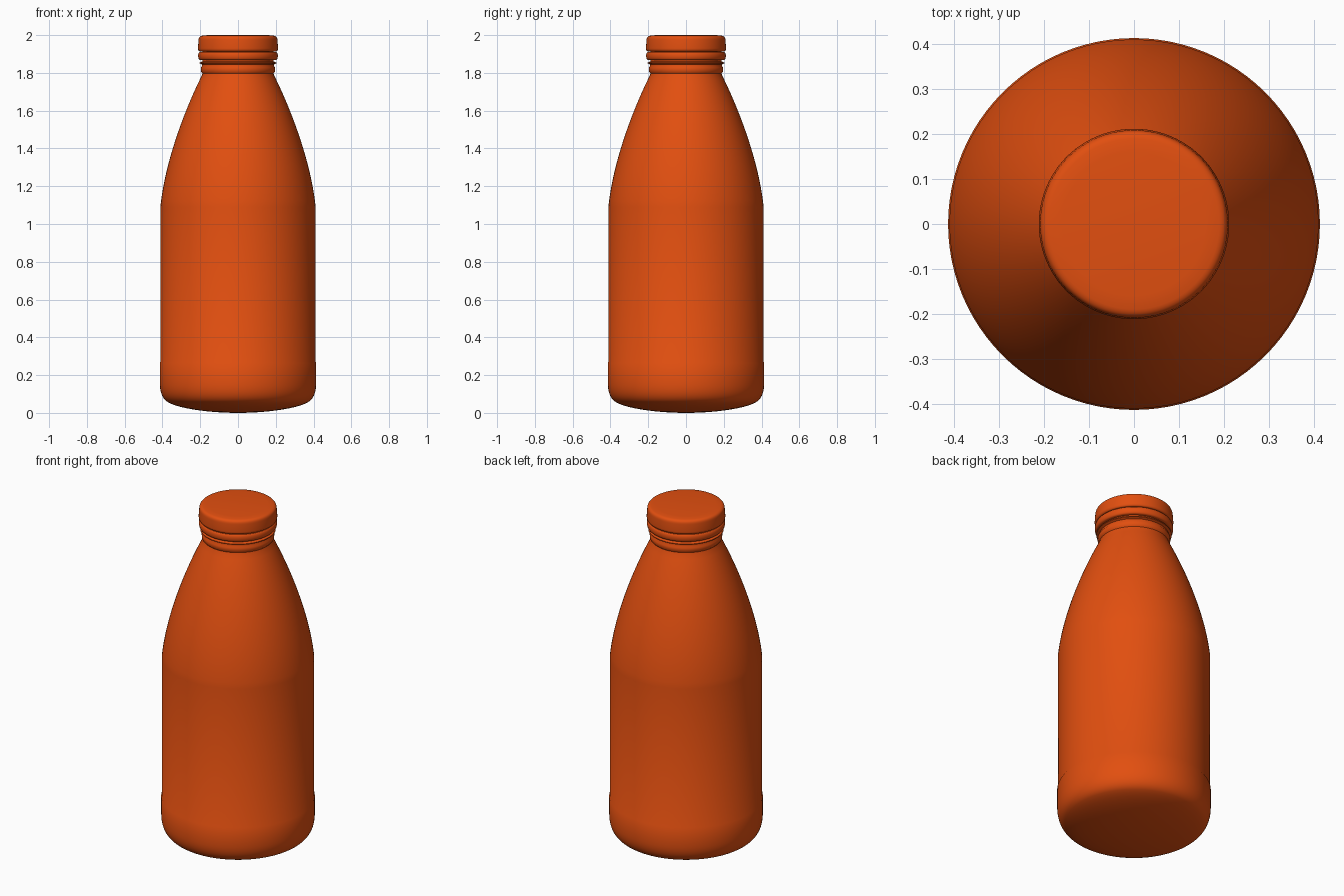
import bpy
import bmesh
import math
from mathutils import Vector
from mathutils.geometry import interpolate_bezier

cube = bpy.data.objects.get("Cube")
if cube:
    bpy.data.objects.remove(cube, do_unlink=True)

SIDES = 96

orange = bpy.data.materials.new("deep_orange")
colour = (0.76, 0.078, 0.005, 1)
orange.diffuse_color = colour
orange.use_nodes = True
orange.node_tree.nodes["Principled BSDF"].inputs["Base Color"].default_value = colour


def curve(p0, p1, p2, p3, steps=12):
    """Points along a cubic curve in (radius, height)."""
    pts = [Vector((r, z, 0)) for r, z in (p0, p1, p2, p3)]
    return [(p.x, p.y) for p in interpolate_bezier(*pts, steps)]


def lathe(name, profile, angle):
    """Spin a (radius, height) profile around the z axis."""
    bm = bmesh.new()
    verts = [bm.verts.new((r, 0, z)) for r, z in profile]
    edges = [bm.edges.new(pair) for pair in zip(verts, verts[1:])]
    bmesh.ops.spin(bm, geom=verts + edges, cent=(0, 0, 0), axis=(0, 0, 1),
                   angle=math.tau, steps=SIDES)
    bmesh.ops.remove_doubles(bm, verts=bm.verts, dist=0.0004)
    bmesh.ops.recalc_face_normals(bm, faces=bm.faces)
    mesh = bpy.data.meshes.new(name)
    bm.to_mesh(mesh)
    bm.free()
    mesh.materials.append(orange)
    obj = bpy.data.objects.new(name, mesh)
    bpy.context.collection.objects.link(obj)
    bpy.ops.object.select_all(action='DESELECT')
    obj.select_set(True)
    bpy.context.view_layer.objects.active = obj
    bpy.ops.object.shade_smooth_by_angle(angle=math.radians(angle))
    return obj


# Bottle: domed base, rounded heel, straight wall, curved shoulder, neck
base = curve((0, 0), (0.15, 0), (0.31, 0.022), (0.37, 0.056))
heel = curve((0.37, 0.056), (0.4, 0.073), (0.414, 0.11), (0.414, 0.16))
shoulder = curve((0.411, 1.09), (0.387, 1.33), (0.28, 1.61), (0.192, 1.785), 24)
neck = [(0.188, 1.797), (0.195, 1.805), (0.196, 1.828), (0.19, 1.836),
        (0.19, 1.844), (0.203, 1.85), (0.203, 1.855), (0.188, 1.861),
        (0.188, 1.95), (0, 1.95)]
lathe("bottle", base + heel[1:] + [(0.414, 0.265), (0.411, 0.27)] + shoulder + neck, 40)

# Tamper band: rounded ring under the cap
band = [(0.186, 1.868), (0.202, 1.868)]
band += curve((0.202, 1.868), (0.214, 1.872), (0.214, 1.907), (0.203, 1.911), 8)[1:]
band += [(0.186, 1.911), (0.186, 1.868)]
lathe("tamper_band", band, 40)

# Cap: shell with softened rims and a flat top
cap = [(0, 1.952), (0.186, 1.952), (0.186, 1.914), (0.203, 1.914)]
cap += curve((0.203, 1.914), (0.209, 1.915), (0.212, 1.923), (0.212, 1.93), 6)[1:]
cap += curve((0.209, 1.973), (0.208, 1.987), (0.204, 1.994), (0.19, 1.997), 8)
cap += [(0.16, 2), (0, 2)]
lathe("cap", cap, 40)
